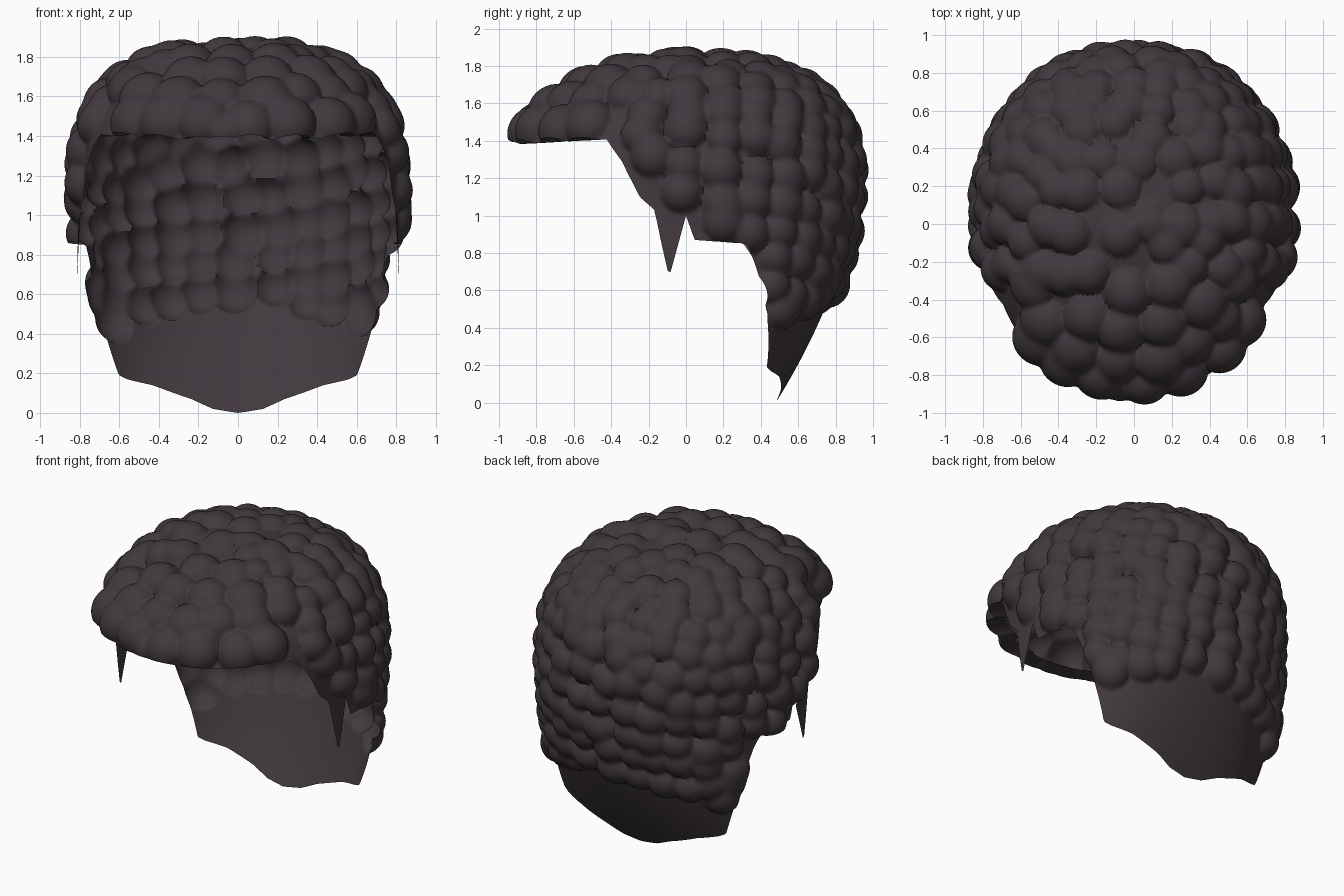
import bpy, bmesh, math, random
from mathutils import Vector, kdtree

if "Cube" in bpy.data.objects:
    bpy.data.objects.remove(bpy.data.objects["Cube"])

random.seed(4)
COLS, ROWS = 440, 150
MID, DOME = 1.15, 0.70      # height of widest ring, dome height above it
SQUARE = 0.92               # below 1 makes the plan outline a little square

# hairline: (angle from side towards back in degrees, height)
HAIRLINE = [(-90, 1.43), (-28, 1.43), (-21.6, 1.3), (-15.3, 1.1), (-10.3, 1.03),
            (-8, 0.85), (-5.5, 0.67), (-3, 0.82), (0, 1.0), (3, 0.87), (21, 0.85),
            (25, 0.78), (31.7, 0.6), (39, 0.4), (47, 0.19), (51, 0.17), (62, 0.14),
            (76, 0.07), (83, 0.02), (90, 0.0)]


def soft(v):
    return math.copysign(abs(v) ** SQUARE, v)


def hairline(theta):
    a = math.degrees(math.asin(max(-1, min(1, soft(math.sin(theta))))))
    for (a0, z0), (a1, z1) in zip(HAIRLINE, HAIRLINE[1:]):
        if a <= a1:
            return z0 + (z1 - z0) * (a - a0) / (a1 - a0)
    return 0.0


def s_of_height(z):
    """Crown-to-nape parameter (0 crown, 1 widest ring) for a height."""
    if z < MID:
        return 1 + (MID - z) / 1.2
    return 1 - math.asin(min(1, ((z - MID) / DOME) ** 1.25)) / (math.pi / 2)


def scalp(theta, s):
    """Smooth head surface."""
    c, n = soft(math.cos(theta)), soft(math.sin(theta))
    if s < 1:
        t = (1 - s) * math.pi / 2
        k, z = math.cos(t) ** 0.8, MID + DOME * math.sin(t) ** 0.8
        z -= 0.08 * math.sin(math.pi * s) * max(0, -n)
        return Vector((0.8 * k * c, (0.9 if n > 0 else 0.94) * k * n, z))
    z = MID - 1.2 * (s - 1)
    w = max(0, (MID - z) / MID)
    back = 0.9 - 0.42 * w ** 1.7
    return Vector(((0.8 + 0.04 * w) * c, (back if n > 0 else 0.94) * n, z))


def normal(theta, s):
    e = 0.01
    du = scalp(theta + e, s) - scalp(theta - e, s)
    dv = scalp(theta, s + e) - scalp(theta, s - e)
    n = dv.cross(du).normalized()
    return n if n.dot(scalp(theta, s) - Vector((0, 0, 0.9))) > 0 else -n


# curl centres: fine curls in spiral rows on back and sides, larger ones at the front
curls = []
for step, gap, radius, arms, front in [(0.122, 0.172, 0.122, 5, False),
                                       (0.155, 0.225, 0.15, 0, True)]:
    row = 0.05 - arms * step
    shift = 0.0
    while row < 1.56:
        f = shift
        while f < 1 + shift - 0.02:
            s = row + arms * step * (f - shift)
            k = math.cos((1 - max(0, min(s, 1))) * math.pi / 2) ** 0.8
            df = gap / (2 * math.pi * 0.88 * max(k, 0.1))
            if s > 0.03:
                th = (f + random.uniform(-0.14, 0.14) * df) * 2 * math.pi
                s += random.uniform(-0.025, 0.025)
                p = scalp(th, s)
                is_front = p.y < -0.32 and p.z > 1.3
                low = 1.05 if math.sin(th) < 0 else 0.53
                edge = 0.1 if -0.45 < p.y < 0 else 0.02
                if is_front == front and p.z > max(low, hairline(th) + edge):
                    curls.append((p, radius * random.uniform(0.9, 1.08)))
            f += df
        row += step
        shift = (shift + 0.031) % 1 if front else 0.0

# stray curls: one at the front of the fringe, some low behind the ears
curls.append((Vector((-0.08, -0.93, 1.47)), 0.125))
for x, y, z in [(-0.7, 0.5, 0.57), (0.62, 0.52, 0.5), (-0.62, 0.5, 0.47)]:
    curls.append((Vector((x, y, z)), 0.125))

tree = kdtree.KDTree(len(curls))
for i, (p, r) in enumerate(curls):
    tree.insert(p, i)
tree.balance()


def curl_height(p):
    """Blended height of the curls above the scalp."""
    total = 1.0
    for _, i, d in tree.find_range(p, 0.17):
        r = curls[i][1]
        if d < r:
            h = math.sqrt(r * r - d * d) - r / 3
            if h > 0:
                total += math.exp(80 * h) - 1
    # curls are flatter on the crown
    crown = max(0, 1 - math.hypot(p.x, p.y - 0.15) / 0.6)
    return math.log(total) / 80 * (1 - 0.4 * crown)


# hair shell: even rings from the crown down, stopped at the hairline
bm = bmesh.new()
grid = []
S0, S1 = 0.012, s_of_height(0)
limits = [s_of_height(hairline(2 * math.pi * i / COLS)) for i in range(COLS)]
for j in range(ROWS + 1):
    ring = []
    for i in range(COLS):
        th = 2 * math.pi * i / COLS
        s = S0 + (S1 - S0) * j / ROWS
        if j and s >= limits[i] and S0 + (S1 - S0) * (j - 1) / ROWS >= limits[i]:
            ring.append(grid[-1][i])       # column already ended
            continue
        s = min(s, limits[i])
        p = scalp(th, s)
        h = curl_height(p)
        ring.append(bm.verts.new(p + normal(th, s) * h))
    grid.append(ring)


def face(*verts):
    """Add a face, skipping repeated corners where columns have ended."""
    unique = list(dict.fromkeys(verts))
    if len(unique) > 2:
        bm.faces.new(unique)


pole = bm.verts.new(scalp(0, 0) + Vector((0, 0, 0.045)))
for i in range(COLS):
    n = (i + 1) % COLS
    face(pole, grid[0][i], grid[0][n])
    for j in range(ROWS):
        face(grid[j][i], grid[j + 1][i], grid[j + 1][n], grid[j][n])

# narrow lip turned inward under the fringe
lip = {}
for i in range(COLS):
    if hairline(2 * math.pi * i / COLS) > 1.4:
        v = grid[-1][i].co
        lip[i] = bm.verts.new((v.x * 0.88, v.y * 0.88, v.z + 0.005))
for i in lip:
    if i + 1 in lip:
        face(grid[-1][i], lip[i], lip[i + 1], grid[-1][i + 1])

bmesh.ops.recalc_face_normals(bm, faces=bm.faces)
mesh = bpy.data.meshes.new("curly_hair")
bm.to_mesh(mesh)
bm.free()
hair = bpy.data.objects.new("curly_hair", mesh)
bpy.context.collection.objects.link(hair)

mat = bpy.data.materials.new("dark_brown_hair")
mat.diffuse_color = (0.052, 0.040, 0.047, 1)
mat.use_nodes = True
mat.node_tree.nodes["Principled BSDF"].inputs["Base Color"].default_value = mat.diffuse_color
mesh.materials.append(mat)

bpy.context.view_layer.objects.active = hair
hair.select_set(True)
bpy.ops.object.shade_smooth_by_angle(angle=math.radians(60))
